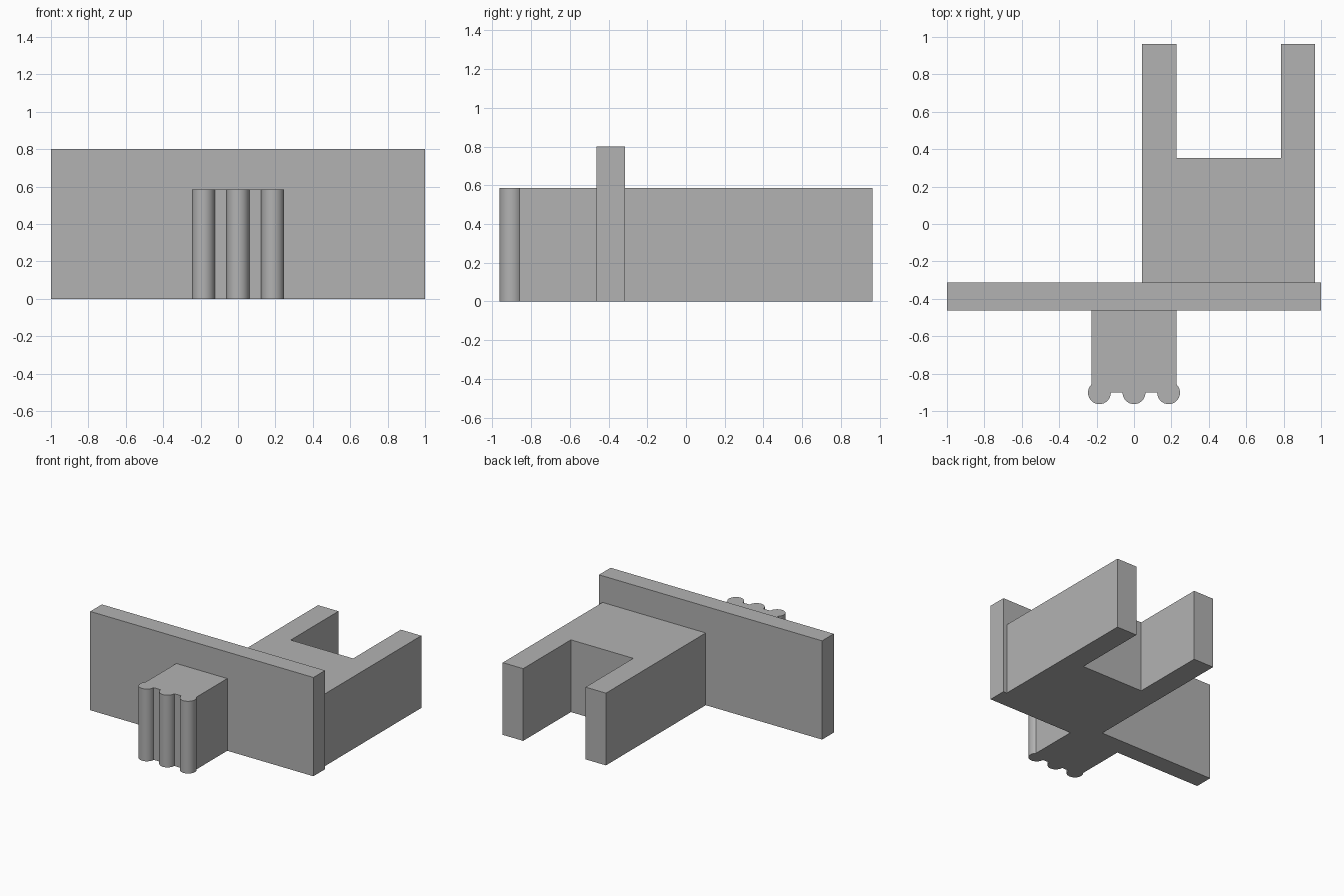
import bpy, bmesh
from math import cos, sin, radians

cube = bpy.data.objects.get("Cube")
if cube:
    bpy.data.objects.remove(cube, do_unlink=True)

grey = bpy.data.materials.new("plain_grey")
grey.use_nodes = True
colour = (0.448, 0.448, 0.448, 1)
grey.diffuse_color = colour
grey.node_tree.nodes["Principled BSDF"].inputs["Base Color"].default_value = colour


def extrude_outline(name, outline, height):
    """Raise a closed plan outline from the ground to a given height."""
    bm = bmesh.new()
    base = bm.faces.new([bm.verts.new((x, y, 0)) for x, y in outline])
    top = bmesh.ops.extrude_face_region(bm, geom=[base])["geom"]
    verts = [v for v in top if isinstance(v, bmesh.types.BMVert)]
    bmesh.ops.translate(bm, verts=verts, vec=(0, 0, height))
    bmesh.ops.recalc_face_normals(bm, faces=bm.faces)
    mesh = bpy.data.meshes.new(name)
    bm.to_mesh(mesh)
    bm.free()
    mesh.materials.append(grey)
    obj = bpy.data.objects.new(name, mesh)
    bpy.context.collection.objects.link(obj)
    return obj


def arc(cx, cy, radius, start, end, steps=20):
    angles = [radians(start + (end - start) * i / steps) for i in range(steps + 1)]
    return [(cx + radius * cos(a), cy + radius * sin(a)) for a in angles]


WALL_FRONT, WALL_BACK = -0.463, -0.314
LOW, TALL = 0.585, 0.80

# Tall cross wall
extrude_outline("cross_wall", [(-1, WALL_FRONT), (1, WALL_FRONT),
                               (1, WALL_BACK), (-1, WALL_BACK)], TALL)

# Two-pronged fork behind the wall
left, right, prong, tip, notch = 0.043, 0.968, 0.183, 0.963, 0.352
extrude_outline("rear_fork", [
    (left, WALL_BACK), (right, WALL_BACK), (right, tip), (right - prong, tip),
    (right - prong, notch), (left + prong, notch), (left + prong, tip), (left, tip)], LOW)

# Front block whose end carries three rounded ribs
half, nose, rib = 0.228, -0.902, 0.061
outline = [(half, WALL_FRONT)]
for x, start, end in ((0.185, 45, -180), (0, 0, -180), (-0.185, 0, -225)):
    outline += arc(x, nose, rib, start, end)
outline.append((-half, WALL_FRONT))
block = extrude_outline("ribbed_front_block", outline, LOW)

bpy.ops.object.select_all(action="DESELECT")
block.select_set(True)
bpy.context.view_layer.objects.active = block
bpy.ops.object.shade_smooth_by_angle(angle=radians(30))
